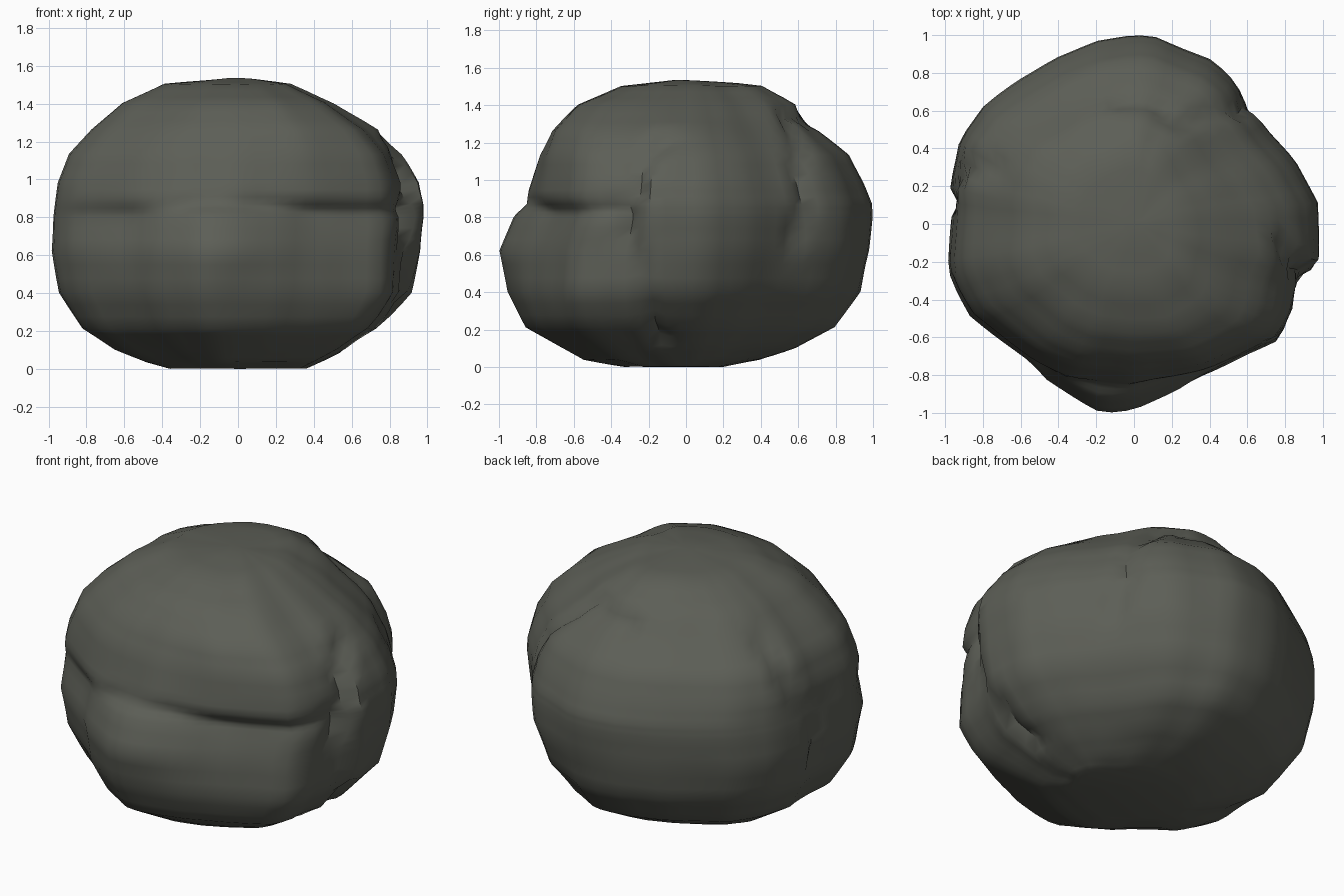
import bpy, bmesh, math
from mathutils import Vector, noise

if "Cube" in bpy.data.objects:
    bpy.data.objects.remove(bpy.data.objects["Cube"])

# plan outlines (x, y): lower body, and the upper block set back above the front ledge
BACK = [(.985, -.1), (.975, .11), (.85, .34), (.7, .5), (.6, .65), (.53, .76), (.42, .865),
        (.12, .99), (0, 1), (-.2, .97), (-.43, .88), (-.6, .77), (-.79, .64), (-.92, .45),
        (-.98, .18), (-.965, .1), (-.985, -.22)]
LOWER = BACK + [(-.97, -.3), (-.88, -.48), (-.54, -.74), (-.47, -.82), (-.28, -.94), (-.17, -1),
                (0, -.98), (.23, -.88), (.36, -.8), (.6, -.68), (.78, -.6), (.84, -.5),
                (.86, -.36), (.91, -.3), (.98, -.23)]
UPPER = BACK + [(-.97, -.3), (-.88, -.48), (-.54, -.74), (-.33, -.83), (0, -.87), (.4, -.79),
                (.78, -.6), (.84, -.5), (.87, -.36), (.91, -.29), (.98, -.22)]
# height, then reach to the left, right, front and back
ROWS = [(0, .36, .35, .33, .2), (.035, .49, .43, .55, .40), (.10, .65, .56, .67, .59),
        (.21, .82, .73, .86, .80), (.40, .94, .90, .96, .94), (.62, .985, .965, 1, .985),
        (.80, .975, .985, .925, 1), (.87, .965, .98, .87, .995), (.98, .95, .95, .83, .95),
        (1.13, .89, .86, .785, .87), (1.26, .77, .72, .715, .71), (1.40, .61, .49, .58, .585),
        (1.50, .39, .27, .35, .41), (1.53, .06, .06, .06, .06)]
CENTRE = Vector((0, 0, .75))
# creases between the lumps: depth, width, path
CREASES = [
    (.065, .05, [(.83, -.13, 1.22), (.9, -.24, 1.1), (.9, -.26, .95), (.88, -.3, .85), (.88, -.3, .7),
                 (.88, -.25, .55), (.82, -.2, .35), (.6, -.12, .15)]),
    (.03, .05, [(.88, -.3, .85), (.8, -.55, .84), (.4, -.75, .85), (.05, -.85, .87)]),
    (.015, .05, [(.05, -.85, .87), (-.3, -.82, .87)]),
    (.04, .05, [(-.1, .68, 1.35), (.12, .66, 1.35), (.25, .56, 1.4), (.45, .65, 1.25),
                (.6, .66, 1.1), (.62, .66, .9), (.66, .59, .65)]),
    (.04, .05, [(-.72, .3, 1.25), (-.88, .3, 1.05), (-.96, .15, .8), (-.95, .1, .55)]),
]


def polar(points):
    """Sort an outline by angle and repeat its ends for wrapping."""
    p = sorted((math.atan2(y, x), math.hypot(x, y)) for x, y in points)
    t = 2 * math.pi
    return [(p[-1][0] - t, p[-1][1])] + p + [(p[0][0] + t, p[0][1])]


def radius(table, a):
    """Distance to the straight outline edge at angle a."""
    for (a0, r0), (a1, r1) in zip(table, table[1:]):
        if a0 <= a <= a1 and a1 - a0 > 1e-4:
            return r0 * r1 * math.sin(a1 - a0) / (r0 * math.sin(a - a0) + r1 * math.sin(a1 - a))
    return table[0][1]


def path_distance(d, path):
    """Distance from direction d to a crease path, both on the unit sphere."""
    best = 9
    pts = [(Vector(p) - CENTRE).normalized() for p in path]
    for a, b in zip(pts, pts[1:]):
        e = b - a
        t = min(1, max(0, (d - a).dot(e) / e.length_squared))
        best = min(best, (d - a - e * t).length)
    return best


def corner_bulge(a, z):
    """Fuller or leaner corners towards the top and the bottom."""
    w = min(1, max(0, (abs(z - .78) - .15) / .35))
    lobe = abs(math.sin(2 * a)) * w
    if -math.pi / 2 < a < 0:
        return 1 + (.09 if z > .78 else .11) * lobe
    if 0 < a < math.pi / 2:
        return 1 - (0 if z > .78 else .05) * lobe
    if a < -math.pi / 2:
        return 1 + .01 * lobe
    return 1


low, up = polar(LOWER), polar(UPPER)
SEG, SUB = 80, 3
bm = bmesh.new()
rings = []
for i in range((len(ROWS) - 1) * SUB + 1):
    k = min(i // SUB, len(ROWS) - 2)
    f = i / SUB - k
    z, xl, xr, yf, yb = (p + (q - p) * f for p, q in zip(ROWS[k], ROWS[k + 1]))
    blend = min(1, max(0, (z - .81) / .08))
    ring = []
    for s in range(SEG):
        a = -math.pi + 2 * math.pi * (s + .5) / SEG
        pos = []
        for table, front in ((low, 1), (up, .87)):
            r = radius(table, a) * corner_bulge(a, z)
            x, y = r * math.cos(a), r * math.sin(a)
            pos.append(Vector((x * (xr if x > 0 else xl) / .985,
                               y * (yb if y > 0 else yf / front), z)))
        v = pos[0].lerp(pos[1], blend)
        d = (v - CENTRE).normalized()
        sink = max(depth * math.exp(-(path_distance(d, path) / w) ** 2) for depth, w, path in CREASES)
        sink += .008 * noise.noise(d * 3.5)
        v -= d * sink
        ring.append(bm.verts.new(v))
    rings.append(ring)

# skin the rings and close both ends
for a, b in zip(rings, rings[1:]):
    for s in range(SEG):
        t = (s + 1) % SEG
        bm.faces.new((a[s], a[t], b[t], b[s]))
bm.faces.new(rings[0][::-1])
bm.faces.new(rings[-1])
bmesh.ops.recalc_face_normals(bm, faces=bm.faces)
base = min(v.co.z for v in bm.verts)
for v in bm.verts:
    v.co.z -= base

mesh = bpy.data.meshes.new("boulder")
bm.to_mesh(mesh)
bm.free()
boulder = bpy.data.objects.new("boulder", mesh)
bpy.context.collection.objects.link(boulder)
stone = bpy.data.materials.new("dark grey stone")
stone.diffuse_color = (.108, .113, .094, 1)
stone.use_nodes = True
stone.node_tree.nodes["Principled BSDF"].inputs["Base Color"].default_value = stone.diffuse_color
mesh.materials.append(stone)
bpy.context.view_layer.objects.active = boulder
boulder.select_set(True)
bpy.ops.object.shade_smooth_by_angle(angle=math.radians(50))
